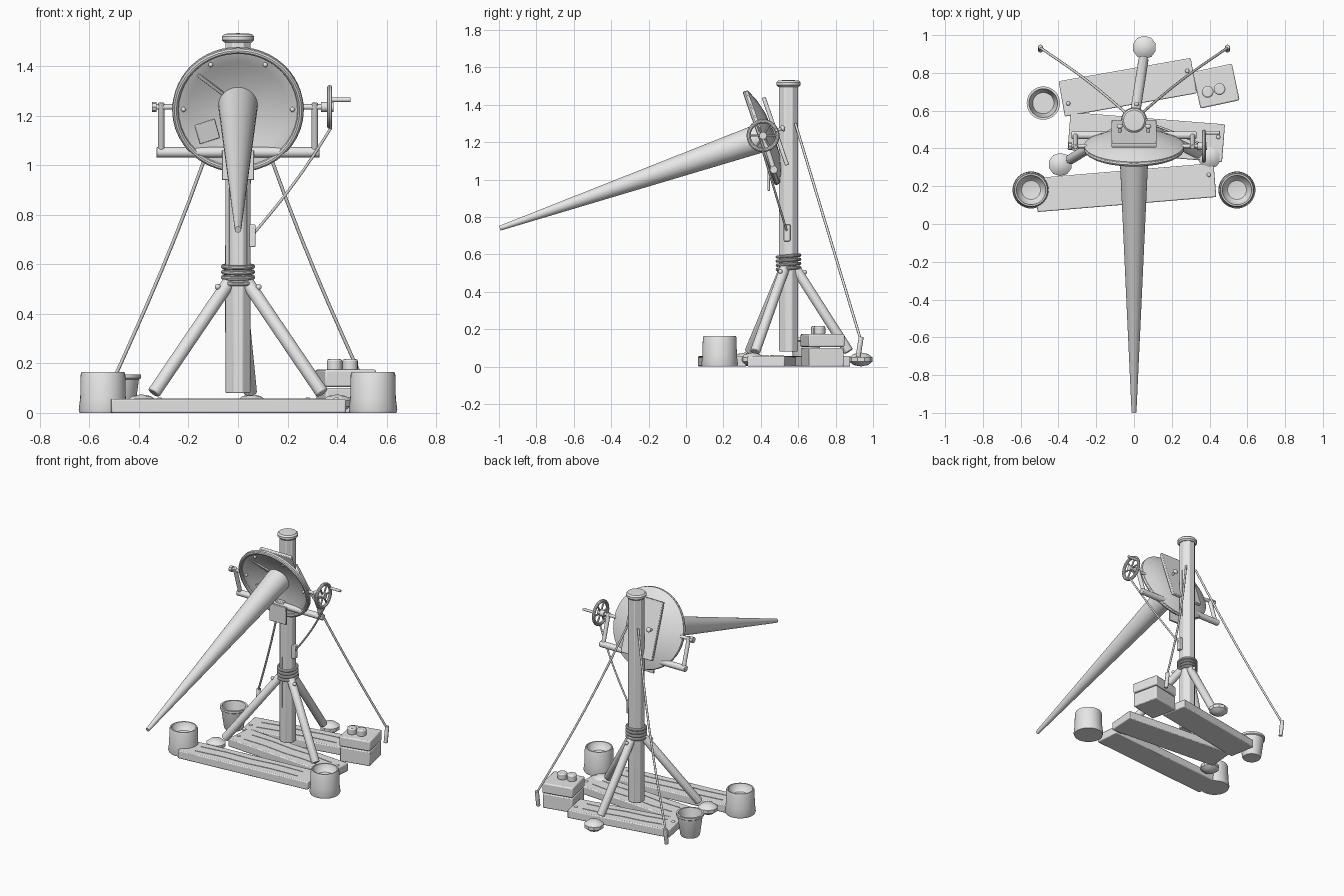
import bpy, bmesh, math
from math import pi, sin, cos, radians
from mathutils import Matrix, Vector

cube = bpy.data.objects.get("Cube")
if cube:
    bpy.data.objects.remove(cube, do_unlink=True)

GREY = (0.8, 0.8, 0.8, 1)
mat = bpy.data.materials.new("plain_grey")
mat.use_nodes = True
mat.diffuse_color = GREY
mat.node_tree.nodes["Principled BSDF"].inputs["Base Color"].default_value = GREY
made = []
I = Matrix.Identity(4)


def T(x, y, z):
    return Matrix.Translation((x, y, z))


def R(angle, axis):
    return Matrix.Rotation(angle, 4, axis)


def finish(name, bm, m=I, bevel=0):
    bmesh.ops.recalc_face_normals(bm, faces=bm.faces)
    me = bpy.data.meshes.new(name)
    bm.to_mesh(me)
    bm.free()
    me.materials.append(mat)
    ob = bpy.data.objects.new(name, me)
    ob.matrix_world = m
    bpy.context.collection.objects.link(ob)
    if bevel:
        mod = ob.modifiers.new("soft_edges", "BEVEL")
        mod.width, mod.segments, mod.limit_method = bevel, 2, "ANGLE"
    made.append(ob)
    return ob


def box(name, size, m=I, bevel=0):
    bm = bmesh.new()
    bmesh.ops.create_cube(bm, size=1, matrix=Matrix.Diagonal((*size, 1)))
    return finish(name, bm, m, bevel)


def rod(name, a, b, r1, r2=None, sides=16, m=I, bevel=0, spin=0):
    a, b = Vector(a), Vector(b)
    bm = bmesh.new()
    bmesh.ops.create_cone(bm, cap_ends=True, segments=sides, radius1=r1,
                          radius2=r1 if r2 is None else r2, depth=(b - a).length)
    rot = (b - a).to_track_quat("Z", "Y").to_matrix().to_4x4()
    return finish(name, bm, m @ Matrix.Translation((a + b) / 2) @ rot @ R(spin, "Z"), bevel)


def ball(name, scale, m=I, detail=16):
    bm = bmesh.new()
    bmesh.ops.create_uvsphere(bm, u_segments=detail, v_segments=max(detail // 2, 5), radius=1,
                              matrix=Matrix.Diagonal((*scale, 1)))
    return finish(name, bm, m)


def lathe(name, profile, m=I, steps=40):
    bm = bmesh.new()
    vs = [bm.verts.new((r, 0, z)) for r, z in profile]
    es = [bm.edges.new(p) for p in zip(vs, vs[1:])]
    bmesh.ops.spin(bm, geom=vs + es, axis=(0, 0, 1), cent=(0, 0, 0),
                   angle=2 * pi, steps=steps)
    bmesh.ops.remove_doubles(bm, verts=bm.verts, dist=0.0002)
    return finish(name, bm, m)


def ring(name, radius, tube, m=I):
    prof = [(radius + tube * cos(i * pi / 5), tube * sin(i * pi / 5)) for i in range(11)]
    return lathe(name, prof, m)


def rope(name, a, b, r, sag=0.0):
    # Rope hanging between two points with a slight inward sag
    a, b = Vector(a), Vector(b)
    pts = [a.lerp(b, i / 8) - Vector((sag * a.x / abs(a.x), 0, 0)) * sin(pi * i / 8)
           for i in range(9)]
    cu = bpy.data.curves.new(name, "CURVE")
    cu.dimensions, cu.bevel_depth, cu.bevel_resolution, cu.use_fill_caps = "3D", r, 2, True
    sp = cu.splines.new("POLY")
    sp.points.add(len(pts) - 1)
    for p, co in zip(sp.points, pts):
        p.co = (*co, 1)
    cu.materials.append(mat)
    bpy.context.collection.objects.link(bpy.data.objects.new(name, cu))


# Post, cap, grain strips and lashing
PY = 0.548
rod("post", (0, PY, 0.08), (0, PY, 1.5), 0.054, sides=8, spin=pi / 8, bevel=0.004)
lathe("post_cap", [(0, 1.495), (0.055, 1.495), (0.065, 1.505), (0.065, 1.52),
                   (0.055, 1.53), (0, 1.533)], T(0, PY, 0))
for i in range(8):
    z, length = 0.5 + 0.3 * (i % 3), 0.35 + 0.1 * (i % 2)
    box("post_grain", (0.004, 0.004, length),
        T(0, PY, z) @ R(i * pi / 4, "Z") @ T(0.008 * (i % 3 - 1), -0.05, 0))
for i in range(4):
    ring("lashing", 0.06, 0.009, T(0, PY, 0.525 + i * 0.022) @ R(0.08, "X"))

# Legs with bolts and flat stone feet
for x, y, fx, fy in [(-0.34, 0.34, -0.39, 0.315), (0.34, 0.37, 0.40, 0.355),
                     (0.05, 0.87, 0.055, 0.935)]:
    foot, hip = Vector((x, y, 0.08)), Vector((0, PY, 0.54))
    d = (foot - hip).normalized()
    start = hip + Vector((d.x, d.y, 0)) * 0.05
    rod("leg", start, foot, 0.028, sides=10, bevel=0.006)
    out = Vector((d.x, d.y, 0)).normalized()
    ball("leg_bolt", (0.012,) * 3, Matrix.Translation(start + d * 0.06 + out * 0.024
                                                      + Vector((0, 0, 0.014))))
    ball("foot_stone", (0.066, 0.065, 0.037), T(fx, fy, 0.038), 10)

# Tilted dish with its rim, rivets, patches and long horn
D = T(0, 0.40, 1.223) @ R(radians(109.1), "X")
lathe("dish", [(0, -0.055), (0.08, -0.048), (0.15, -0.032), (0.2, -0.016), (0.245, 0),
               (0.262, 0), (0.264, -0.016), (0.2, -0.045), (0.12, -0.066), (0, -0.075)], D, 48)
ring("dish_rim", 0.253, 0.013, D)
rod("horn", (0, 0, -0.05), (0, 0, 1.477), 0.08, 0.013, 32, D)
for i in range(6):
    ball("dish_rivet", (0.01,) * 3, D @ R(i * pi / 3, "Z") @ T(0.22, 0, -0.006))
box("dish_patch", (0.085, 0.08, 0.012),
    D @ R(radians(219), "Z") @ T(0.16, 0, -0.025) @ R(-0.22, "Y") @ R(radians(-24), "Z"), 0.003)
box("dish_strip", (0.14, 0.014, 0.012),
    D @ R(radians(138), "Z") @ T(0.15, 0, -0.028) @ R(-0.22, "Y"), 0.002)

# Back panel with two knobs
box("back_panel", (0.24, 0.384, 0.022), D @ T(0, 0.008, -0.085), 0.004)
for s in (-1, 1):
    rod("panel_stem", (s * 0.075, 0.01, -0.09), (s * 0.075, 0.01, -0.125), 0.008, m=D)
    ball("panel_knob", (0.017, 0.017, 0.012), D @ T(s * 0.075, 0.01, -0.128))

# Yoke carrying the dish
rod("yoke_bar", (-0.33, 0.47, 1.052), (0.33, 0.47, 1.052), 0.021, bevel=0.004)
box("yoke_bracket", (0.06, 0.07, 0.06), T(0, 0.49, 1.052), 0.004)
box("yoke_plate", (0.13, 0.014, 0.12), T(0, 0.442, 1.0), 0.003)
PV = Vector((0, 0.412, 1.235))
for s in (-1, 1):
    rod("yoke_arm", (s * 0.31, 0.47, 1.052), (s * 0.31, 0.408, 1.25), 0.0135, bevel=0.003)
    rod("pivot_pin", PV + Vector((s * 0.25, 0, 0)), PV + Vector((s * 0.345, 0, 0)), 0.011)
rod("pivot_nut", PV - Vector((0.348, 0, 0)), PV - Vector((0.328, 0, 0)), 0.02, sides=8)

# Crank wheel
W = T(0.37, PV.y, PV.z) @ R(pi / 2, "Y")
ring("wheel_rim", 0.077, 0.011, W)
rod("wheel_hub", (0, 0, -0.035), (0, 0, 0.016), 0.02, m=W)
for i in range(6):
    t = i * pi / 3 + pi / 6
    rod("wheel_spoke", (0, 0, 0), (0.077 * cos(t), 0.077 * sin(t), 0), 0.006, sides=8, m=W)
rod("wheel_handle", (0.37, 0.483, 1.264), (0.455, 0.483, 1.264), 0.009, bevel=0.002)

# Ropes, cleat and ground stakes
rope("crank_rope", (0.375, 0.412, 1.15), (0.06, 0.54, 0.72), 0.006, -0.015)
box("cleat", (0.026, 0.035, 0.09), T(0.058, 0.54, 0.715), 0.004)
for s in (-1, 1):
    rope("guy_rope", (s * 0.04, 0.585, 1.3), (s * 0.495, 0.932, 0.15), 0.007, 0.02)
    rod("stake", (s * 0.495, 0.92, 0.05), (s * 0.495, 0.937, 0.16), 0.014, sides=8, bevel=0.003)

# Ground planks with grain lines and nails
for x, y, length, width, turn in [(-0.045, 0.193, 0.95, 0.18, 4.8),
                                  (0.065, 0.46, 0.82, 0.2, -4.5),
                                  (-0.033, 0.724, 0.71, 0.19, 10)]:
    P = T(x, y, 0) @ R(radians(turn), "Z")
    box("plank", (length, width, 0.056), P @ T(0, 0, 0.028), 0.006)
    for s in (-1, 1):
        for k in range(4):
            box("plank_grain", (length * 0.2, 0.006, 0.004),
                P @ T((k - 1.5) * length * 0.195, s * width * 0.2, 0.057)
                @ R(0.05 * (-1) ** k, "Z"))
        ball("plank_nail", (0.011, 0.011, 0.007), P @ T(s * (length / 2 - 0.03), s * 0.03, 0.056))

# Two squat tubs and one tapered pail
for s in (-1, 1):
    lathe("tub", [(0, 0), (0.094, 0), (0.098, 0.012), (0.092, 0.06), (0.09, 0.155),
                  (0.086, 0.165), (0.078, 0.165), (0.072, 0.14), (0.05, 0.118), (0, 0.11)],
          T(s * 0.545, 0.18, 0))
lathe("pail", [(0, 0), (0.058, 0), (0.063, 0.01), (0.08, 0.135), (0.088, 0.14), (0.088, 0.155),
               (0.076, 0.155), (0.056, 0.06), (0, 0.06)], T(-0.48, 0.64, 0))

# Crate with lid and two jars
C = T(0.435, 0.73, 0) @ R(radians(12), "Z")
box("crate", (0.205, 0.19, 0.1), C @ T(0, 0, 0.05), 0.006)
box("crate_lid", (0.212, 0.198, 0.07), C @ T(0, 0, 0.14), 0.008)
for x, y in [(0.39, 0.7), (0.453, 0.714)]:
    rod("jar", (x, y, 0.17), (x, y, 0.217), 0.031, bevel=0.008)

# Smooth shading with sharp edges kept
bpy.ops.object.select_all(action="DESELECT")
for ob in made:
    ob.select_set(True)
bpy.context.view_layer.objects.active = made[0]
bpy.ops.object.shade_smooth_by_angle(angle=radians(35))
